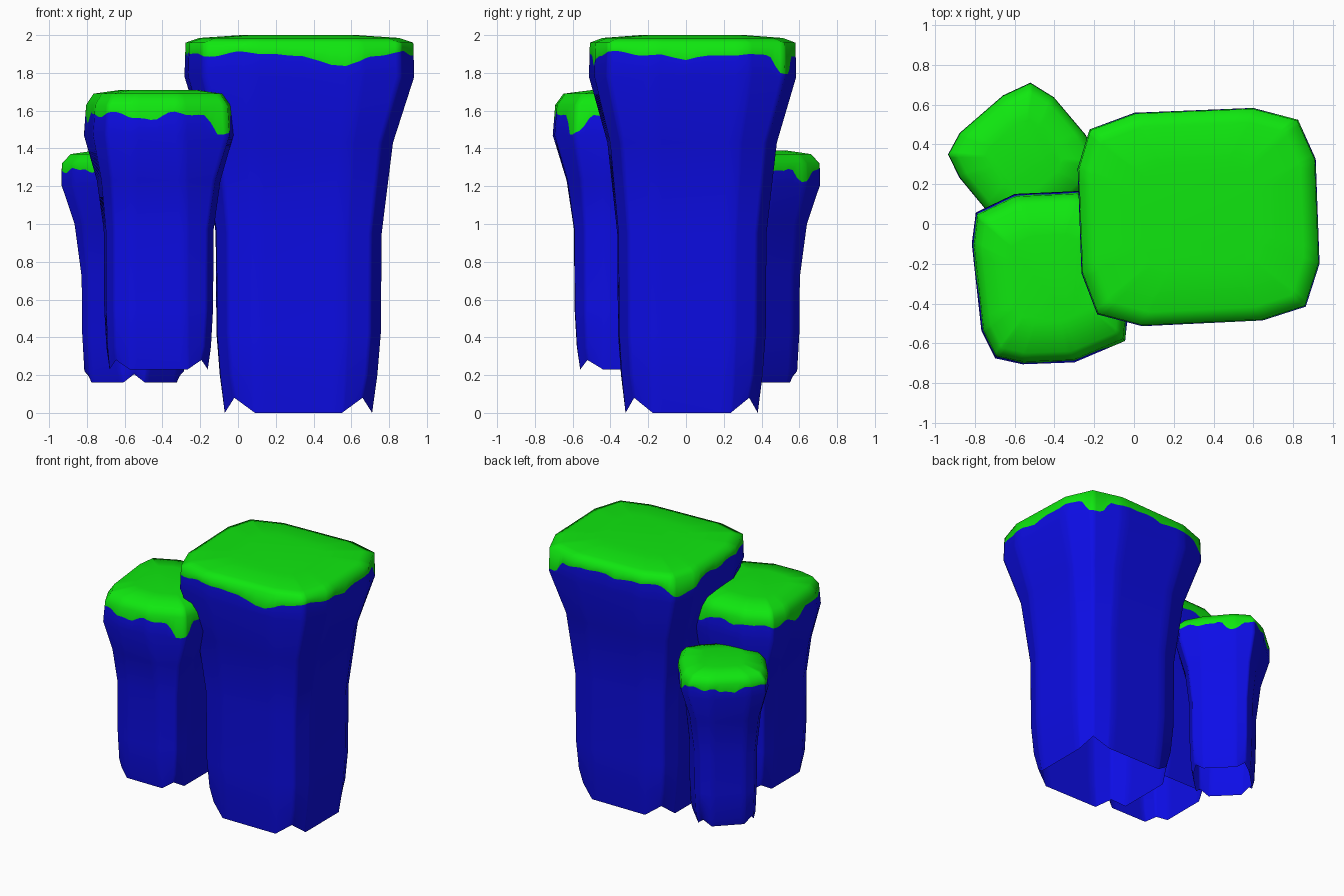
import bpy, bmesh, math
from mathutils import Vector

if "Cube" in bpy.data.objects:
    bpy.data.objects.remove(bpy.data.objects["Cube"])

SUB = 8                                            # fine columns per outline edge
FLARE = [0, .12, .2, .22, .48, .97]                # bottom-to-top outline blend per level
CORNERS = {2, 5, 8, 11}                            # chamfer points of the 12-point outline


def material(name, colour):
    m = bpy.data.materials.new(name)
    m.diffuse_color = (*colour, 1)
    m.use_nodes = True
    m.node_tree.nodes["Principled BSDF"].inputs["Base Color"].default_value = m.diffuse_color
    return m


blue = material("rock_blue", (.004, .004, .8))
green = material("grass_green", (.005, .8, .005))


def base_outline(cx, cy, hx, hy, turn):
    """Rounded square, three points per corner, counter-clockwise from front left."""
    s, c = .59, .87
    pts = [(-s, -1), (s, -1), (c, -c), (1, -s), (1, s), (c, c),
           (s, 1), (-s, 1), (-c, c), (-1, s), (-1, -s), (-c, -c)]
    co, si = math.cos(turn), math.sin(turn)
    return [Vector((cx + x * hx * co - y * hy * si, cy + x * hx * si + y * hy * co))
            for x, y in pts]


def refine(points):
    out = []
    for i, p in enumerate(points):
        q = points[(i + 1) % len(points)]
        out += [p.lerp(q, k / SUB) for k in range(SUB)]
    return out


def pillar(name, base, top, levels, notch, border, drips, rim):
    top = [Vector(p) for p in top]
    centre = sum(top, Vector((0, 0))) / len(top)
    rings = []
    # flaring body, with notched corners on the open bottom edge
    for k, t in enumerate(FLARE):
        pts = []
        for i, (b, p) in enumerate(zip(base, top)):
            z = levels[k] + (notch if k == 0 and i in CORNERS else 0)
            pts.append(b.lerp(p, t).to_3d() + Vector((0, 0, z)))
        rings.append(refine(pts))
    # rounded cap
    cap = []
    for scale, z in zip((rim, .86, .5), levels[6:]):
        cap.append(refine([(centre + (p - centre) * scale).to_3d() + Vector((0, 0, z))
                           for p in top]))
    # wavy grass border with drips
    edge = []
    for lo, hi in zip(rings[-1], cap[0]):
        a = math.atan2(lo.y - centre.y, lo.x - centre.x)
        z = border + .009 * math.sin(9 * a + 1) + .007 * math.sin(17 * a)
        for ang, depth, width in drips:
            d = (math.degrees(a) - ang + 180) % 360 - 180
            z -= depth * math.exp(-(d / width) ** 4)
        f = (z - lo.z) / (hi.z - lo.z)
        edge.append(lo.lerp(hi, min(max(f, .02), .97)))
    rings += [edge] + cap

    bm = bmesh.new()
    rows = [[bm.verts.new(p) for p in r] for r in rings]
    n = len(rows[0])
    for k in range(len(rows) - 1):
        for i in range(n):
            j = (i + 1) % n
            f = bm.faces.new((rows[k][i], rows[k][j], rows[k + 1][j], rows[k + 1][i]))
            f.material_index = int(k >= len(FLARE))
    bm.faces.new(rows[-1]).material_index = 1
    for f in bm.faces:
        f.smooth = True
    mesh = bpy.data.meshes.new(name)
    bm.to_mesh(mesh)
    bm.free()
    mesh.materials.append(blue)
    mesh.materials.append(green)
    bpy.context.collection.objects.link(bpy.data.objects.new(name, mesh))


# tall pillar
pillar("tall_pillar", base_outline(.32, .03, .39, .35, 0),
       [(.04, -.52), (.65, -.49), (.87, -.42), (.94, -.2), (.92, .33), (.83, .53),
        (.6, .59), (0, .565), (-.23, .48), (-.29, .28), (-.27, -.25), (-.19, -.46)],
       [0, .2, .42, .95, 1.43, 1.78, 1.96, 1.985, 2], .08, 1.9,
       [(-70, .06, 14), (46, .12, 7), (150, .07, 12), (0, .03, 10)], .98)

# middle pillar
pillar("middle_pillar", base_outline(-.42, -.265, .26, .295, 0),
       [(-.56, -.71), (-.3, -.7), (-.04, -.59), (-.02, -.4), (-.07, -.05), (-.14, .12),
        (-.28, .17), (-.6, .155), (-.8, .06), (-.82, -.1), (-.77, -.54), (-.7, -.68)],
       [.23, .35, .55, .97, 1.23, 1.47, 1.63, 1.69, 1.71], .05, 1.58,
       [(-42, .11, 9), (-100, .02, 12), (172, .05, 9), (60, .05, 12)], .96)

# short pillar, turned by an eighth
pillar("short_pillar", base_outline(-.55, .325, .2, .2, -math.pi / 4),
       [(-.88, .23), (-.74, .06), (-.58, -.02), (-.42, .02), (-.24, .18), (-.16, .3),
        (-.24, .45), (-.4, .64), (-.52, .715), (-.66, .65), (-.88, .46), (-.94, .35)],
       [.16, .22, .42, .72, 1, 1.21, 1.32, 1.37, 1.39], .045, 1.285,
       [(60, .05, 12), (130, .03, 14), (-60, .04, 12)], .98)
